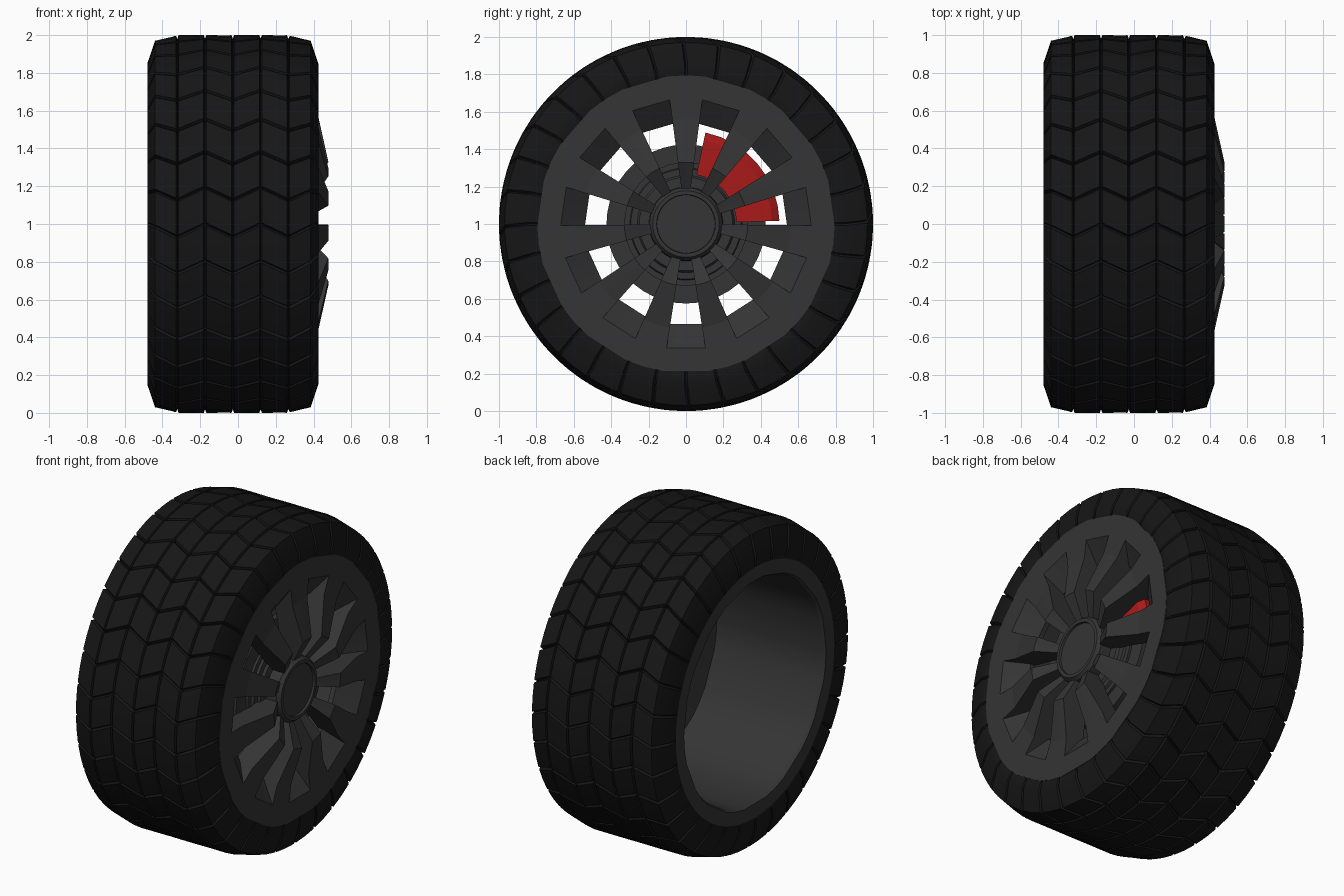
import bpy, bmesh
from math import pi, sin, cos, radians

if "Cube" in bpy.data.objects:
    bpy.data.objects.remove(bpy.data.objects["Cube"])

TAU = 2 * pi
N = 11                 # number of spokes / windows
WIN = 0.155            # half angle of a window
SPOKE = pi / N - WIN   # half angle of a spoke


def material(name, rgb):
    m = bpy.data.materials.new(name)
    m.diffuse_color = (*rgb, 1)
    m.use_nodes = True
    m.node_tree.nodes["Principled BSDF"].inputs["Base Color"].default_value = m.diffuse_color
    return m


RUBBER = material("rubber", (0.008, 0.008, 0.008))
METAL = material("dark_metal", (0.035, 0.035, 0.035))
RED = material("red_paint", (0.4, 0.01, 0.01))


def finish(bm, name, mat, smooth=True):
    bmesh.ops.recalc_face_normals(bm, faces=bm.faces)
    me = bpy.data.meshes.new(name)
    bm.to_mesh(me)
    bm.free()
    me.materials.append(mat)
    ob = bpy.data.objects.new(name, me)
    bpy.context.collection.objects.link(ob)
    if smooth:
        bpy.ops.object.select_all(action='DESELECT')
        ob.select_set(True)
        bpy.context.view_layer.objects.active = ob
        bpy.ops.object.shade_smooth_by_angle(angle=radians(25))
    return ob


def skin(bm, rings, full):
    """Join closed sections into a ring, or a capped sector."""
    n = len(rings[0])
    pairs = list(zip(rings, rings[1:]))
    if full:
        pairs.append((rings[-1], rings[0]))
    for a, b in pairs:
        for i in range(n):
            j = (i + 1) % n
            bm.faces.new((a[i], a[j], b[j], b[i]))
    if not full:
        bm.faces.new(rings[0])
        bm.faces.new(rings[-1])


def sweep(bm, profile, angles, full=True):
    """Turn a closed (radius, x) profile about the axle."""
    rings = [[bm.verts.new((x, r * cos(a), 1 + r * sin(a))) for r, x in profile]
             for a in angles]
    skin(bm, rings, full)


def steps(n):
    return [TAU * i / n for i in range(n)]


# Tyre: half profile of (offset from centre, radius, grooved)
half = [(0, .982, 1), (.007, 1, 1), (.140, 1, 1), (.147, .982, 1), (.154, 1, 1),
        (.287, 1, 1), (.294, .980, 1), (.301, .997, 1), (.412, .970, 1),
        (.4525, .850, 1), (.4525, .790, 0), (.446, .770, 0), (.43, .72, 0)]
section = [(-o, r, g) for o, r, g in reversed(half[1:])] + half
PITCHES = 32


def zigzag(off):
    u = min(abs(off), .294 + .147) / .147
    return 0.035 * (abs((u % 2) - 1) * 2 - 1)


bm = bmesh.new()
rings = []
for k in range(PITCHES):
    for frac in (0, .05, .5, .95):
        ring = []
        for off, r, grooved in section:
            a = pi / 2 + TAU * (k + frac) / PITCHES + zigzag(off) + .035
            if grooved and frac == 0:
                r, off = r - .018, off * (.975 if abs(off) > .4 else 1)
            ring.append(bm.verts.new((off - .0275, r * cos(a), 1 + r * sin(a))))
        rings.append(ring)
skin(bm, rings, True)
finish(bm, "tyre", RUBBER)

# Rim: flange, sloped window seats and open barrel
centres = [-pi / 2 + TAU * i / N for i in range(N)]
rim_angles = [c + d for c in centres for d in (-WIN, WIN, pi / N)]
bm = bmesh.new()
sweep(bm, [(.795, .427), (.67, .427), (.54, .33), (.54, .30), (.69, .27),
           (.69, -.46), (.70, -.477), (.79, -.477), (.79, -.45), (.725, -.44),
           (.725, .39), (.795, .39)], rim_angles)
finish(bm, "rim", METAL)

# Spokes: bent blades that rise and then fall towards the hub
blade = [(.67, .427), (.56, .427), (.33, .478), (.19, .405), (.19, .30),
         (.33, .32), (.54, .30), (.67, .30)]
bm = bmesh.new()
for c in centres:
    m = c + pi / N
    sweep(bm, blade, (m - SPOKE, m, m + SPOKE), full=False)
finish(bm, "spokes", METAL, smooth=False)


def turned(name, profile, mat, n=44):
    """Solid turned part whose profile ends touch the axle."""
    bm = bmesh.new()
    sweep(bm, profile, steps(n))
    bmesh.ops.remove_doubles(bm, verts=bm.verts, dist=1e-5)
    bmesh.ops.dissolve_degenerate(bm, edges=bm.edges, dist=1e-5)
    finish(bm, name, mat)


# Hub cap with raised ring
turned("hub_cap", [(0, .408), (.155, .408), (.157, .422), (.178, .422),
                   (.195, .40), (.20, .29), (0, .29)], METAL)

# Stepped brake hub and brake disc
turned("brake_hub", [(0, .33), (.25, .33), (.26, .315), (.295, .315), (.30, .30),
                     (.33, .30), (.33, .27), (0, .27)], METAL)
turned("brake_disc", [(0, .285), (.425, .285), (.425, .25), (0, .25)], METAL)

# Brake caliper
bm = bmesh.new()
sweep(bm, [(.27, .345), (.46, .345), (.50, .32), (.50, .23), (.40, .23), (.27, .26)],
      [radians(2 + 76 * i / 8) for i in range(9)], full=False)
finish(bm, "brake_caliper", RED)
